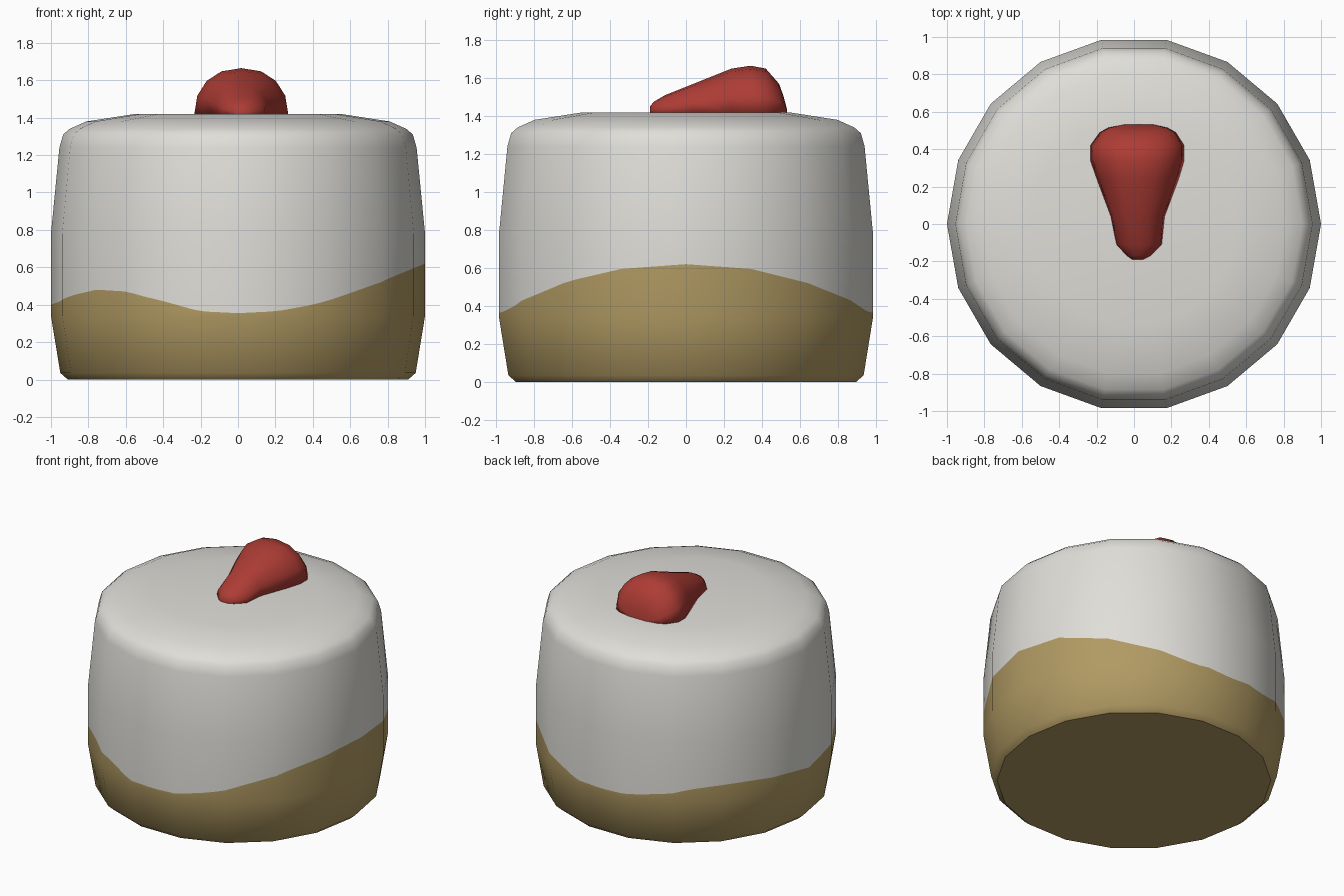
import bpy, math
from mathutils import Vector

if "Cube" in bpy.data.objects:
    bpy.data.objects.remove(bpy.data.objects["Cube"])

def material(name, rgb):
    m = bpy.data.materials.new(name)
    m.diffuse_color = (*rgb, 1)
    m.use_nodes = True
    m.node_tree.nodes["Principled BSDF"].inputs["Base Color"].default_value = m.diffuse_color
    return m

def make_object(name, verts, faces, mats):
    me = bpy.data.meshes.new(name)
    me.from_pydata(verts, [], faces)
    for m in mats:
        me.materials.append(m)
    ob = bpy.data.objects.new(name, me)
    bpy.context.collection.objects.link(ob)
    for p in me.polygons:
        p.use_smooth = True
    return ob

white = material("off_white", (0.74, 0.73, 0.69))
gold = material("dull_gold", (0.44, 0.325, 0.125))
red = material("dark_red", (0.42, 0.045, 0.035))

# Height of the wavy colour line around the body (degrees, z)
WAVE = [(0, .62), (20, .595), (40, .52), (60, .43), (75, .37), (90, .355), (105, .367),
        (115, .39), (127, .43), (140, .455), (160, .44), (180, .40), (198, .42),
        (206, .45), (221, .48), (233, .47), (246, .42), (258, .365), (270, .355),
        (282, .365), (294, .40), (307, .46), (323, .535), (340, .595), (360, .62)]

def wave(deg):
    for (a, za), (b, zb) in zip(WAVE, WAVE[1:]):
        if a <= deg <= b:
            return za + (zb - za) * (deg - a) / (b - a)

# Body: 18-sided turned shape, each side split into narrow columns for the wave
SIDES, SUB = 18, 5
N = SIDES * SUB
PROFILE = [(.91, 0), (.95, .035), (1, .34), (1, None), (1, .78), (.955, 1.24),
           (.935, 1.31), (.90, 1.34), (.81, 1.38), (.55, 1.42)]
WAVE_RING = 3

def profile_normal(i):
    pts = [(r, .5 if z is None else z) for r, z in PROFILE] + [(0, 1.42)]
    total = Vector((0, 0))
    for a, b in zip(pts[max(i - 1, 0):i + 1], pts[max(i - 1, 0) + 1:i + 2]):
        total += Vector((b[1] - a[1], a[0] - b[0])).normalized()
    return total.normalized()

verts, normals = [], []
step = 2 * math.pi / SIDES
for i, (r, z) in enumerate(PROFILE):
    pn = profile_normal(i)
    for k in range(N):
        s, t = divmod(k, SUB)
        t /= SUB
        a, b = s * step, (s + 1) * step
        x = math.cos(a) * (1 - t) + math.cos(b) * t
        y = math.sin(a) * (1 - t) + math.sin(b) * t
        ang = a + step * t
        verts.append((r * x, r * y, wave(math.degrees(ang)) if z is None else z))
        normals.append((pn.x * math.cos(ang), pn.x * math.sin(ang), pn.y))
verts.append((0, 0, 1.42))
normals.append((0, 0, 1))

faces = [tuple(reversed(range(N)))]
for i in range(len(PROFILE) - 1):
    for k in range(N):
        n = (k + 1) % N
        faces.append((i * N + k, i * N + n, (i + 1) * N + n, (i + 1) * N + k))
last = (len(PROFILE) - 1) * N
faces += [(last + k, last + (k + 1) % N, len(verts) - 1) for k in range(N)]

body = make_object("body", verts, faces, [white, gold])
me = body.data
loop_normals = []
for p in me.polygons:
    # gold below the wave, including the underside
    p.material_index = 1 if min(p.vertices) < WAVE_RING * N else 0
    for v in p.vertices:
        loop_normals.append((0, 0, -1) if p.index == 0 else normals[v])
me.normals_split_custom_set(loop_normals)

# Red knob on top: arched cross-sections along y (y, left x, right x, top z)
SECTIONS = [(-.19, -.01, .05, 1.45), (-.17, -.04, .09, 1.475), (-.11, -.095, .15, 1.51),
            (.04, -.125, .165, 1.57), (.24, -.20, .24, 1.65), (.34, -.235, .27, 1.665),
            (.42, -.235, .27, 1.65), (.49, -.185, .225, 1.57), (.515, -.14, .18, 1.50),
            (.533, -.05, .10, 1.43)]
M = 9
kv, kf = [], []
for y, xl, xr, zt in SECTIONS:
    for j in range(M):
        a = math.pi * j / (M - 1)
        c = math.cos(a)
        c = math.copysign(abs(c) ** .9, c)
        kv.append(((xl + xr) / 2 + c * (xr - xl) / 2, y, 1.41 + (zt - 1.41) * max(math.sin(a), 0) ** .9))
for i in range(len(SECTIONS) - 1):
    for j in range(M):
        n = (j + 1) % M
        kf.append((i * M + j, i * M + n, (i + 1) * M + n, (i + 1) * M + j))
kf.append(tuple(reversed(range(M))))
kf.append(tuple(range((len(SECTIONS) - 1) * M, len(SECTIONS) * M)))
knob = make_object("top_knob", kv, [tuple(reversed(f)) for f in kf], [red])
